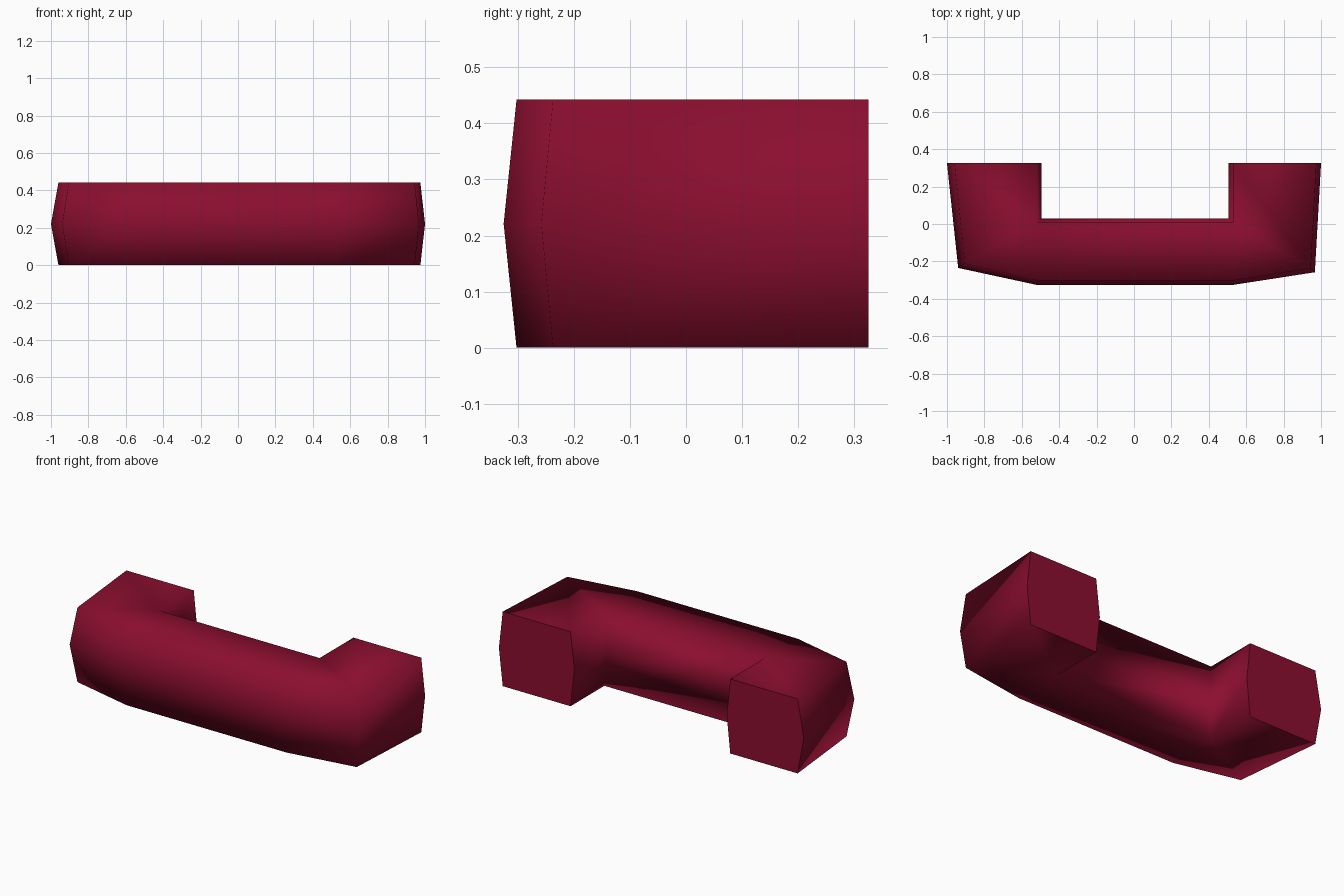
import bpy, bmesh

if "Cube" in bpy.data.objects:
    bpy.data.objects.remove(bpy.data.objects["Cube"])

H = 0.442  # height of the bolster

red = bpy.data.materials.new("deep red")
red.diffuse_color = (0.258, 0.0044, 0.028, 1)
red.use_nodes = True
red.node_tree.nodes["Principled BSDF"].inputs["Base Color"].default_value = red.diffuse_color

# Plan stations along the U, each: outer edge point, outer mid ridge point,
# inner edge point, inner mid ridge point
IL_E, IL_M = (-0.518, 0.008), (-0.495, 0.03)
IR_E, IR_M = (0.53, 0.008), (0.505, 0.03)
stations = [
    ((-0.96, 0.325), (-1.0, 0.325), (-0.518, 0.325), (-0.495, 0.325)),
    ((-0.905, -0.212), (-0.94, -0.235), IL_E, IL_M),
    ((-0.52, -0.302), (-0.523, -0.325), IL_E, IL_M),
    ((0.53, -0.302), (0.533, -0.325), IR_E, IR_M),
    ((0.945, -0.237), (0.967, -0.258), IR_E, IR_M),
    ((0.975, 0.325), (1.0, 0.325), (0.53, 0.325), (0.505, 0.325)),
]

# U-shaped hexagonal bolster: loft through the stations
bm = bmesh.new()
rings = []
for oe, om, ie, im in stations:
    section = [(oe, 0), (om, H / 2), (oe, H), (ie, H), (im, H / 2), (ie, 0)]
    rings.append([bm.verts.new((p[0], p[1], z)) for p, z in section])
for a, b in zip(rings, rings[1:]):
    for i in range(6):
        j = (i + 1) % 6
        bm.faces.new((a[i], b[i], b[j], a[j]))
caps = [bm.faces.new(rings[0]), bm.faces.new(rings[-1][::-1])]
bmesh.ops.remove_doubles(bm, verts=bm.verts, dist=0.0005)
bmesh.ops.recalc_face_normals(bm, faces=bm.faces)

# Soft body, crisp flat end caps
for f in bm.faces:
    f.smooth = True
for f in bm.faces:
    if all(v.co.y > 0.32 for v in f.verts):
        f.smooth = False
        for e in f.edges:
            e.smooth = False

mesh = bpy.data.meshes.new("curved_bolster")
bm.to_mesh(mesh)
bm.free()
mesh.materials.append(red)
obj = bpy.data.objects.new("curved_bolster", mesh)
bpy.context.collection.objects.link(obj)
